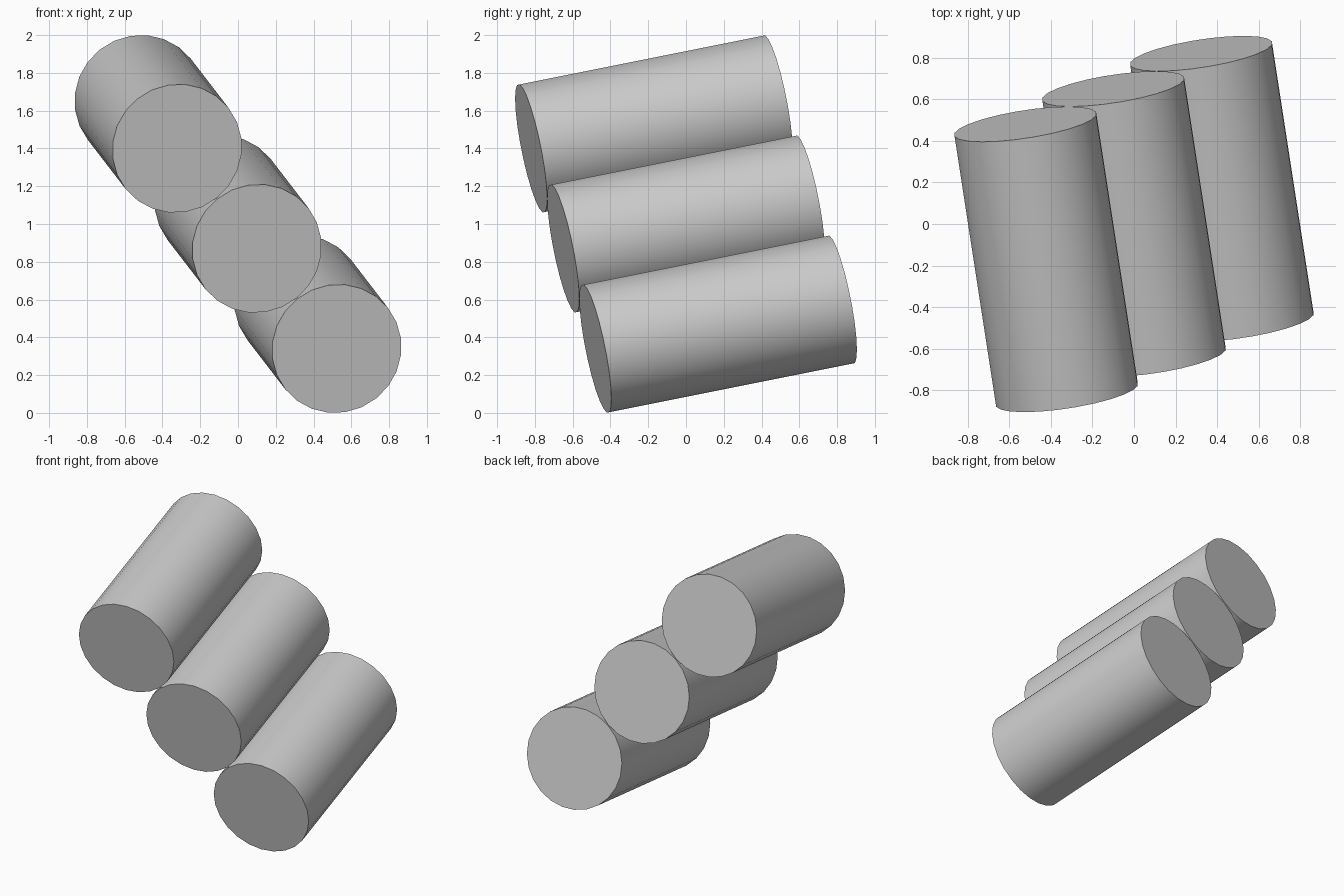
import bpy
from mathutils import Vector, Matrix

cube = bpy.data.objects.get("Cube")
if cube:
    bpy.data.objects.remove(cube, do_unlink=True)

# One plain grey for everything
GREY = (0.6, 0.6, 0.6, 1.0)
grey = bpy.data.materials.new("plain_grey")
grey.use_nodes = True
grey.diffuse_color = GREY
grey.node_tree.nodes["Principled BSDF"].inputs["Base Color"].default_value = GREY

# Shared tilt: the cylinders' axis runs front to back, the row steps down to +x
AXIS = Vector((-0.2, 1.3, 0.26))
STEP = Vector((0.4225, 0.17, -0.53))
RADIUS = 0.347

z_dir = AXIS.normalized()
x_dir = (STEP - STEP.dot(z_dir) * z_dir).normalized()
y_dir = z_dir.cross(x_dir)
tilt = Matrix((x_dir, y_dir, z_dir)).transposed()


def add_cylinder(name, centre):
    bpy.ops.mesh.primitive_cylinder_add(
        vertices=24, radius=RADIUS, depth=AXIS.length,
        location=centre, rotation=tilt.to_euler())
    obj = bpy.context.object
    obj.name = name
    obj.data.materials.append(grey)
    bpy.ops.object.shade_smooth_by_angle()


# Row of three cylinders lying side by side
for i, name in enumerate(("upper_cylinder", "middle_cylinder", "lower_cylinder")):
    add_cylinder(name, Vector((0, 0, 1)) + STEP * (i - 1))
